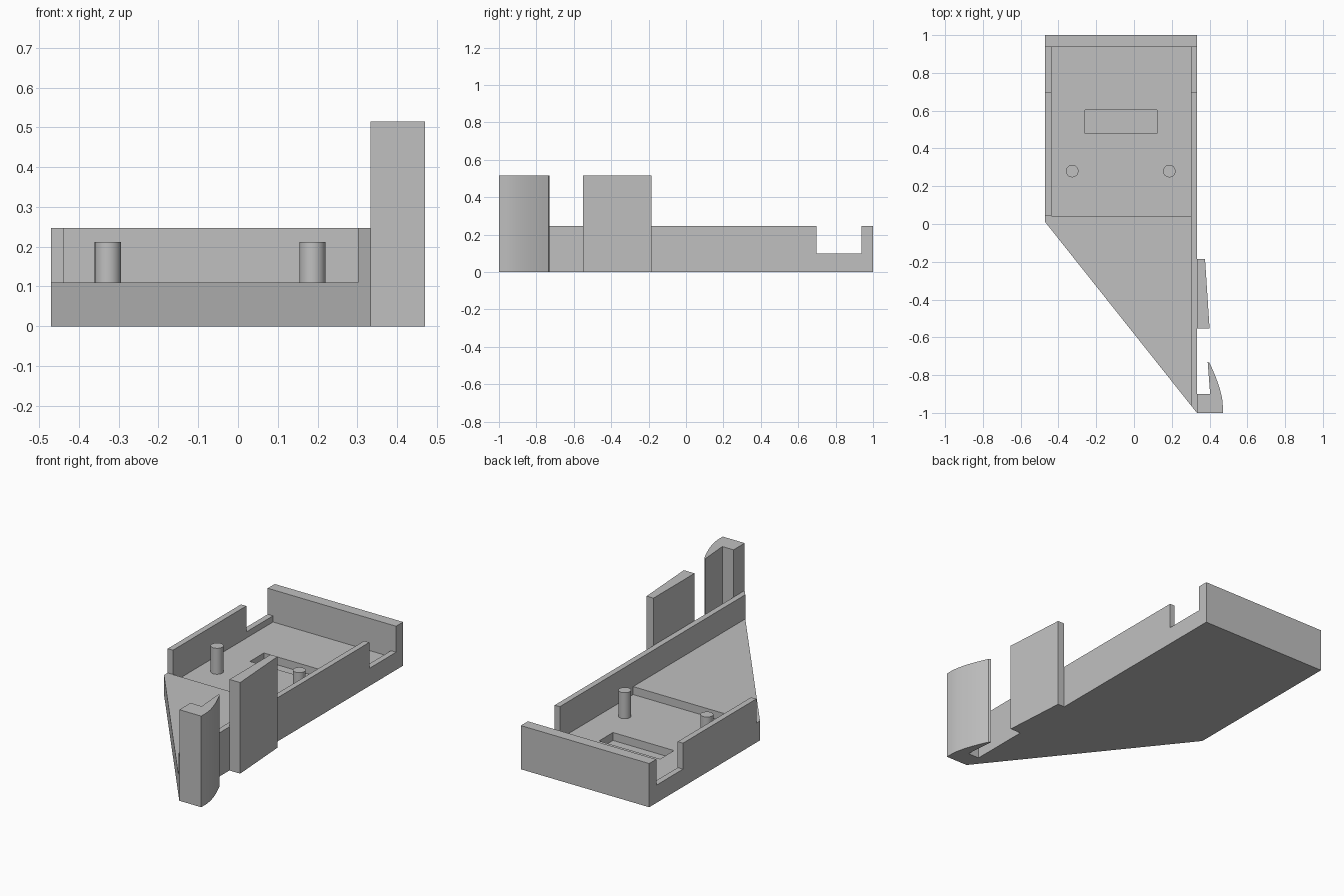
import bpy, bmesh, math

cube = bpy.data.objects.get("Cube")
if cube:
    bpy.data.objects.remove(cube, do_unlink=True)

grey = bpy.data.materials.new("plain grey")
grey.use_nodes = True
colour = (0.53, 0.53, 0.53, 1)
grey.diffuse_color = colour
grey.node_tree.nodes["Principled BSDF"].inputs["Base Color"].default_value = colour


def prism(name, outline, z0, z1, smooth=False):
    """Extrude a counter-clockwise plan outline from z0 to z1."""
    bm = bmesh.new()
    base = bm.faces.new([bm.verts.new((x, y, z0)) for x, y in outline])
    top = bmesh.ops.extrude_face_region(bm, geom=[base], use_keep_orig=True)
    bmesh.ops.translate(bm, vec=(0, 0, z1 - z0),
                        verts=[v for v in top["geom"] if isinstance(v, bmesh.types.BMVert)])
    bmesh.ops.recalc_face_normals(bm, faces=bm.faces)
    mesh = bpy.data.meshes.new(name)
    bm.to_mesh(mesh)
    bm.free()
    mesh.materials.append(grey)
    obj = bpy.data.objects.new(name, mesh)
    bpy.context.collection.objects.link(obj)
    if smooth:
        bpy.ops.object.select_all(action="DESELECT")
        obj.select_set(True)
        bpy.context.view_layer.objects.active = obj
        bpy.ops.object.shade_smooth_by_angle(angle=math.radians(30))
    return obj


def box(name, x0, x1, y0, y1, z0, z1):
    return prism(name, [(x0, y0), (x1, y0), (x1, y1), (x0, y1)], z0, z1)


LEFT, RIGHT, INNER = -0.47, 0.333, 0.301
FLOOR, WALL, CLIP = 0.065, 0.247, 0.515

# Tray: solid block with a slanted front, hollowed by cutters
tray = prism("tray", [(LEFT, 0.01), (RIGHT, -1), (RIGHT, 1), (LEFT, 1)], 0, WALL)
cutters = [
    box("front_deck_cutter", -0.6, INNER, -1.2, 0.043, 0.11, 0.4),
    box("pocket_cutter", -0.437, INNER, 0.042, 0.937, FLOOR, 0.4),
    box("side_notch_cutter", -0.6, 0.6, 0.698, 0.937, 0.1, 0.4),
    box("slot_cutter", -0.26, 0.122, 0.478, 0.603, 0.02, 0.4),
]
for cutter in cutters:
    cutter.hide_render = True
    mod = tray.modifiers.new(cutter.name, "BOOLEAN")
    mod.operation, mod.solver, mod.object = "DIFFERENCE", "EXACT", cutter

# Bake the cuts and discard the cutters
graph = bpy.context.evaluated_depsgraph_get()
baked = bpy.data.meshes.new_from_object(tray.evaluated_get(graph))
tray.modifiers.clear()
tray.data = baked
for cutter in cutters:
    bpy.data.objects.remove(cutter, do_unlink=True)

# Locating pins
for name, x in (("right_pin", -0.327), ("left_pin", 0.187)):
    ring = [(x + 0.033 * math.cos(a), 0.28 + 0.033 * math.sin(a))
            for a in (math.tau * i / 32 for i in range(32))]
    prism(name, ring, FLOOR - 0.005, 0.212, smooth=True)

# Tapered side clip
prism("side_clip", [(RIGHT, -0.552), (0.4, -0.552), (0.376, -0.185), (RIGHT, -0.185)], 0, CLIP)

# Hook with a curved outer face
p0, p1, p2 = (0.47, -0.96), (0.468, -0.88), (0.4, -0.735)
curve = [tuple((1 - t) ** 2 * a + 2 * t * (1 - t) * b + t * t * c for a, b, c in zip(p0, p1, p2))
         for t in (i / 12 for i in range(13))]
prism("front_hook", [(RIGHT, -1), (0.47, -1)] + curve
      + [(0.39, -0.73), (0.403, -0.9), (RIGHT, -0.9)], 0, CLIP, smooth=True)
